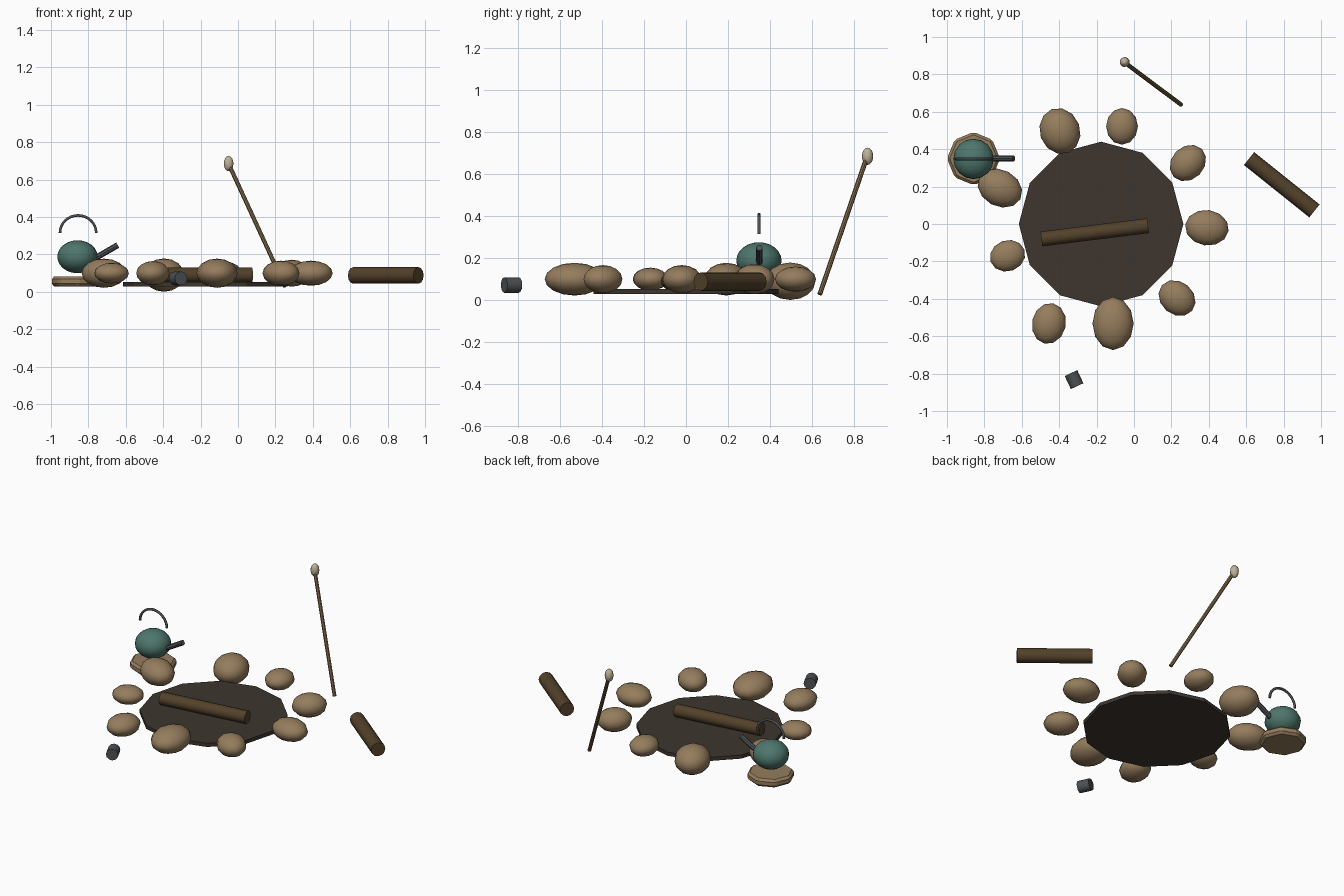
import bpy
from math import cos, sin, pi, radians
from mathutils import Vector

cube = bpy.data.objects.get("Cube")
if cube:
    bpy.data.objects.remove(cube, do_unlink=True)


def material(name, rgb):
    m = bpy.data.materials.new(name)
    m.use_nodes = True
    m.diffuse_color = (*rgb, 1)
    m.node_tree.nodes["Principled BSDF"].inputs["Base Color"].default_value = (*rgb, 1)
    return m


STONE = material("tan stone", (0.30, 0.205, 0.11))
ASH = material("dark ash", (0.047, 0.036, 0.028))
BARK = material("brown bark", (0.085, 0.053, 0.023))
TEAL = material("teal enamel", (0.075, 0.18, 0.15))
METAL = material("grey metal", (0.075, 0.082, 0.088))
STICK = material("light wood", (0.22, 0.14, 0.07))
CREAM = material("cream", (0.52, 0.44, 0.31))


def finish(name, mat, angle=40):
    obj = bpy.context.object
    obj.name = name
    obj.data.materials.append(mat)
    if angle:
        bpy.ops.object.shade_smooth_by_angle(angle=radians(angle))
    return obj


def ball(name, mat, loc, size, turn=0, segments=12, rings=8):
    bpy.ops.mesh.primitive_uv_sphere_add(segments=segments, ring_count=rings, radius=1,
                                         location=loc, rotation=(0, 0, radians(turn)))
    bpy.context.object.scale = size
    return finish(name, mat, 60)


def rod(name, mat, start, end, radius, sides=12):
    a, b = Vector(start), Vector(end)
    bpy.ops.mesh.primitive_cylinder_add(vertices=sides, radius=radius, depth=(b - a).length,
                                        location=(a + b) / 2)
    bpy.context.object.rotation_euler = (b - a).to_track_quat('Z', 'Y').to_euler()
    return finish(name, mat)


# Fire bed
bpy.ops.mesh.primitive_cylinder_add(vertices=12, radius=0.44, depth=0.024,
                                    location=(-0.176, 0, 0.042))
finish("fire_bed", ASH, 0)

# Ring of stones: x, y, half sizes, turn
stones = [
    (-0.396, 0.497, 0.108, 0.125, 0.089, 20),
    (-0.064, 0.522, 0.085, 0.098, 0.060, 0),
    (0.288, 0.326, 0.106, 0.088, 0.072, 45),
    (0.390, -0.020, 0.117, 0.095, 0.067, -8),
    (0.230, -0.396, 0.106, 0.088, 0.067, -40),
    (-0.112, -0.532, 0.110, 0.142, 0.078, 0),
    (-0.455, -0.532, 0.091, 0.110, 0.065, -12),
    (-0.676, -0.170, 0.096, 0.083, 0.055, 20),
    (-0.717, 0.192, 0.125, 0.098, 0.078, -28),
]
for i, (x, y, a, b, c, turn) in enumerate(stones):
    ball(f"ring_stone_{i + 1}", STONE, (x, y, 0.1 if c < 0.085 else 0.09), (a, b, c), turn)

# Logs
rod("fire_log", BARK, (-0.495, -0.08, 0.09), (0.075, -0.009, 0.09), 0.04)
rod("spare_log", BARK, (0.615, 0.35, 0.088), (0.965, 0.07, 0.088), 0.044)

# Flat stone under the kettle
bpy.ops.mesh.primitive_cylinder_add(vertices=8, radius=0.142, depth=0.052,
                                    location=(-0.858, 0.35, 0.056))
slab = finish("kettle_stone", STONE, 0)
bevel = slab.modifiers.new("edge", 'BEVEL')
bevel.width = 0.014
bevel.segments = 1

# Kettle
ball("kettle_body", TEAL, (-0.858, 0.348, 0.188), (0.108, 0.108, 0.088), 0, 16, 12)
rod("kettle_spout", METAL, (-0.79, 0.35, 0.165), (-0.643, 0.35, 0.25), 0.016, 8)

# Kettle handle
curve = bpy.data.curves.new("kettle_handle", 'CURVE')
curve.dimensions = '3D'
curve.bevel_depth = 0.008
curve.bevel_resolution = 1
curve.use_fill_caps = True
spline = curve.splines.new('POLY')
STEPS = 16
spline.points.add(STEPS)
for i, p in enumerate(spline.points):
    t = pi * i / STEPS
    p.co = (-0.855 + 0.097 * cos(t), 0.348, 0.315 + 0.094 * sin(t), 1)
curve.materials.append(METAL)
bpy.context.collection.objects.link(bpy.data.objects.new("kettle_handle", curve))

# Roasting stick and treat
rod("roasting_stick", STICK, (0.252, 0.638, 0.028), (-0.048, 0.862, 0.68), 0.0115, 8)
ball("roasted_treat", CREAM, (-0.05, 0.866, 0.686), (0.027, 0.027, 0.041), 0, 10, 8)

# Tipped mug
rod("mug", METAL, (-0.337, -0.797, 0.072), (-0.304, -0.867, 0.072), 0.037)
